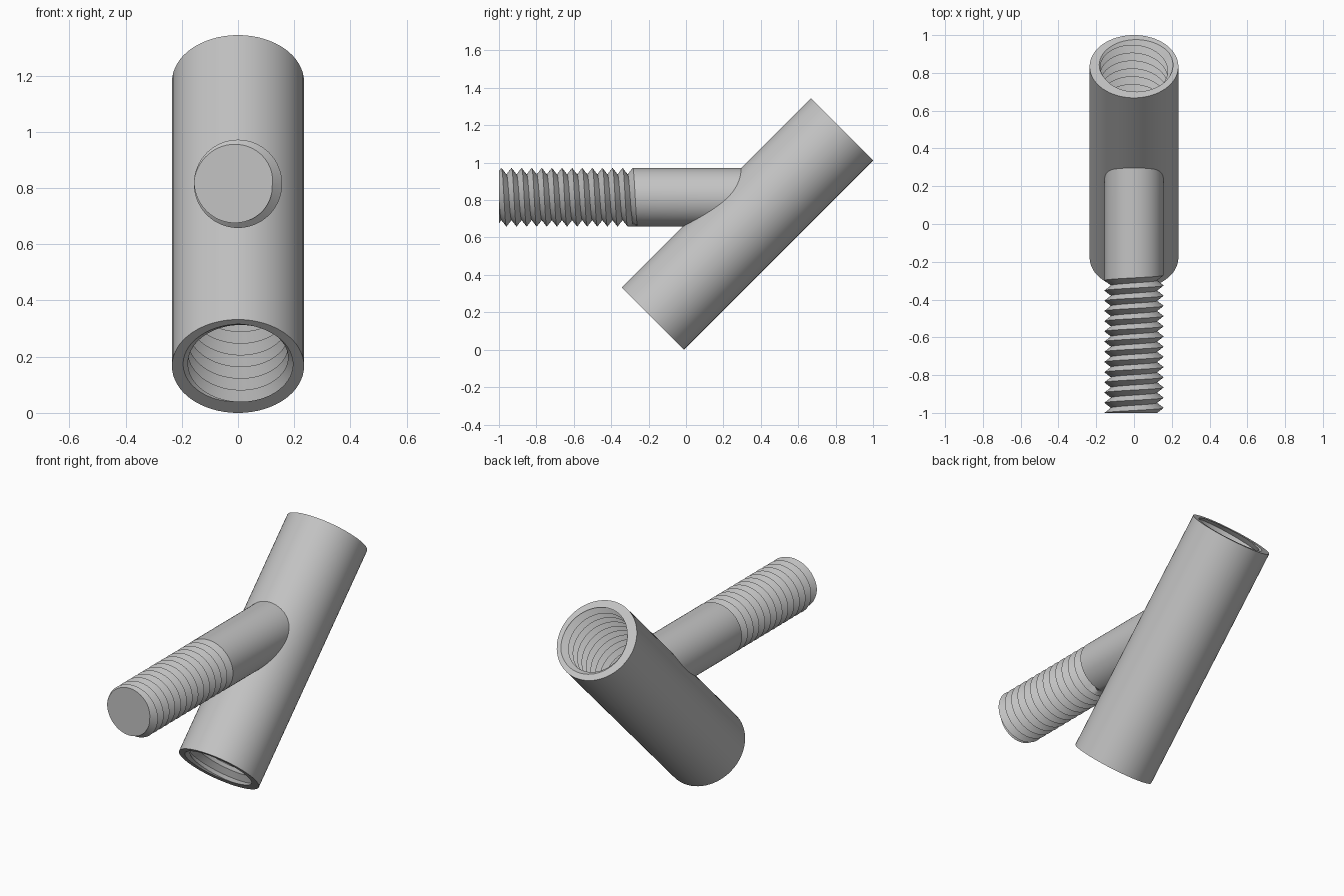
import bpy, bmesh, math
from mathutils import Vector

cube = bpy.data.objects.get("Cube")
if cube:
    bpy.data.objects.remove(cube, do_unlink=True)

SEG = 64
TUBE_R, TUBE_LEN = 0.235, 1.431
TUBE_MID = Vector((0, 0.328, 0.672))
BOLT_R, BOLT_Z = 0.157, 0.815

steel = bpy.data.materials.new("grey steel")
steel.use_nodes = True
color = (0.55, 0.55, 0.55, 1)
steel.diffuse_color = color
steel.node_tree.nodes["Principled BSDF"].inputs["Base Color"].default_value = color


def helix_thread(bm, r_crest, r_root, pitch, turns, angle, z):
    """Right-handed V thread along local z; returns the crest vertices."""
    last = turns * SEG
    groove_end = last - SEG
    crest, root = [], []
    for k in range(last + 1):
        a = angle + math.tau * k / SEG
        zk = z + pitch * k / SEG
        direction = Vector((math.cos(a), math.sin(a), 0))
        crest.append(bm.verts.new(direction * r_crest + Vector((0, 0, zk))))
        if k <= groove_end:
            # The groove runs out to the crest over its last few steps
            fade = max(0, 1 - (groove_end - k) / 4)
            r = r_root + (r_crest - r_root) * fade
            root.append(bm.verts.new(direction * r + Vector((0, 0, zk + pitch / 2))))
    for k in range(groove_end):
        bm.faces.new((crest[k], crest[k + 1], root[k + 1], root[k]))
        bm.faces.new((root[k], root[k + 1], crest[k + 1 + SEG], crest[k + SEG]))
    return crest


def trim(bm, z, direction):
    """Cut away everything beyond height z in the given z direction."""
    geom = bm.verts[:] + bm.edges[:] + bm.faces[:]
    bmesh.ops.bisect_plane(bm, geom=geom, dist=1e-6, plane_co=(0, 0, z),
                           plane_no=(0, 0, direction), clear_outer=True)


def cap(bm, z):
    """Fill the flat end at height z between its open edges."""
    edges = [e for e in bm.edges if e.is_boundary
             and all(abs(v.co.z - z) < 1e-4 for v in e.verts)]
    bmesh.ops.triangle_fill(bm, use_beauty=True, edges=edges, normal=(0, 0, 1))


def finish(bm, name, location, tilt):
    bmesh.ops.recalc_face_normals(bm, faces=bm.faces[:])
    mesh = bpy.data.meshes.new(name)
    bm.to_mesh(mesh)
    bm.free()
    mesh.materials.append(steel)
    obj = bpy.data.objects.new(name, mesh)
    obj.location = location
    obj.rotation_euler = (math.radians(tilt), 0, 0)
    bpy.context.collection.objects.link(obj)
    bpy.ops.object.select_all(action='DESELECT')
    obj.select_set(True)
    bpy.context.view_layer.objects.active = obj
    bpy.ops.object.shade_smooth_by_angle(angle=math.radians(30))


# Slanted tube: threaded bore, plain outer wall, flat ring ends
half = TUBE_LEN / 2
pitch = 0.0588
bm = bmesh.new()
helix_thread(bm, 0.212, 0.178, pitch, 29, -math.pi / 2, -half - 2 * pitch)
trim(bm, half, 1)
trim(bm, -half, -1)
bmesh.ops.create_cone(bm, cap_ends=False, segments=SEG, radius1=TUBE_R,
                      radius2=TUBE_R, depth=TUBE_LEN)
cap(bm, half)
cap(bm, -half)
finish(bm, "threaded_tube", TUBE_MID, -45)

# Threaded stud: thread merges into a plain shank that meets the tube wall
pitch = 0.054
bm = bmesh.new()
crest = helix_thread(bm, BOLT_R, 0.122, pitch, 16, math.pi / 2, -0.258 - 16 * pitch)
collar = crest[-SEG - 1:]
wall_r = TUBE_R - 0.01
foot = []
for v in collar[:-1]:
    height = BOLT_Z - v.co.y - TUBE_MID.z
    reach = TUBE_MID.y + height - math.sqrt(2 * (wall_r ** 2 - v.co.x ** 2))
    foot.append(bm.verts.new((v.co.x, v.co.y, reach)))
for i in range(SEG):
    bm.faces.new((collar[i], collar[i + 1], foot[(i + 1) % SEG], foot[i]))
trim(bm, -1, -1)
cap(bm, -1)
finish(bm, "threaded_stud", (0, 0, BOLT_Z), -90)
